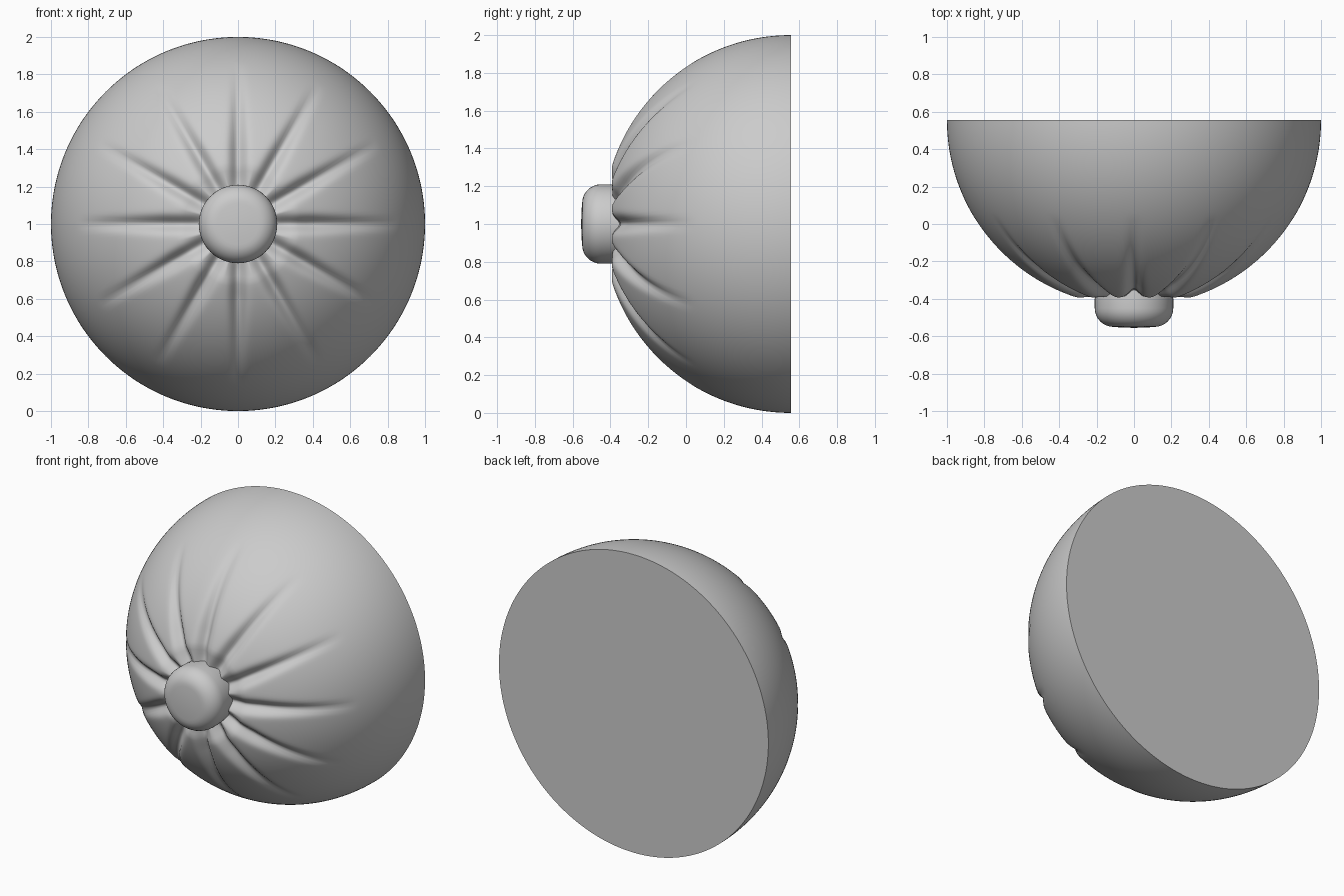
import bpy, bmesh
from math import sin, cos, pi, exp, radians
from mathutils import Vector

if "Cube" in bpy.data.objects:
    bpy.data.objects.remove(bpy.data.objects["Cube"])

CENTER = Vector((0, 0.555, 1.0))
PLEATS = 12


def lathe(name, rings, segments, point, cap_back=True):
    """Skin rings of points around the y axis; ring 0 is a single pole."""
    bm = bmesh.new()
    pole = bm.verts.new(point(0, 0))
    loops = [[bm.verts.new(point(i, 2 * pi * j / segments)) for j in range(segments)]
             for i in range(1, rings + 1)]
    for j in range(segments):
        k = (j + 1) % segments
        bm.faces.new((pole, loops[0][j], loops[0][k]))
        for a, b in zip(loops, loops[1:]):
            bm.faces.new((a[j], b[j], b[k], a[k]))
    if cap_back:
        bm.faces.new(loops[-1])
    bmesh.ops.recalc_face_normals(bm, faces=bm.faces)
    mesh = bpy.data.meshes.new(name)
    bm.to_mesh(mesh)
    bm.free()
    obj = bpy.data.objects.new(name, mesh)
    bpy.context.collection.objects.link(obj)
    bpy.ops.object.select_all(action='DESELECT')
    obj.select_set(True)
    bpy.context.view_layer.objects.active = obj
    bpy.ops.object.shade_smooth_by_angle(angle=radians(50))
    return obj


# Half-round cushion with tapering pleats pulled in towards the button
DOME_RINGS = 64


def dome_point(i, a):
    polar = pi / 2 * i / DOME_RINGS
    r = sin(polar)
    step = 2 * pi / PLEATS
    off = r * sin(abs((a + step / 2) % step - step / 2))
    taper = min(1, max(0, (0.86 - r) / 0.45))
    width = 0.024 + 0.014 * taper
    depth = 0.05 * taper * min(1, r / 0.25) * exp(-(off / width) ** 2)
    radius = 1 - depth
    # the crown is flattened under the button
    y = min(cos(polar), 0.948) * radius
    return CENTER + Vector((r * radius * cos(a), -y, r * radius * sin(a)))


lathe("pleated_cushion", DOME_RINGS, 240, dome_point)

# Rounded button in the middle of the front
profile = [(0, -0.555), (0.06, -0.554), (0.11, -0.55)]
profile += [(0.11 + 0.1 * sin(t), -0.45 - 0.1 * cos(t))
            for t in (pi / 2 * n / 8 for n in range(1, 9))]
profile += [(0.21, -0.40), (0.205, -0.33)]


def button_point(i, a):
    r, y = profile[i]
    return Vector((r * cos(a), y, 1 + r * sin(a)))


lathe("button", len(profile) - 1, 48, button_point)
